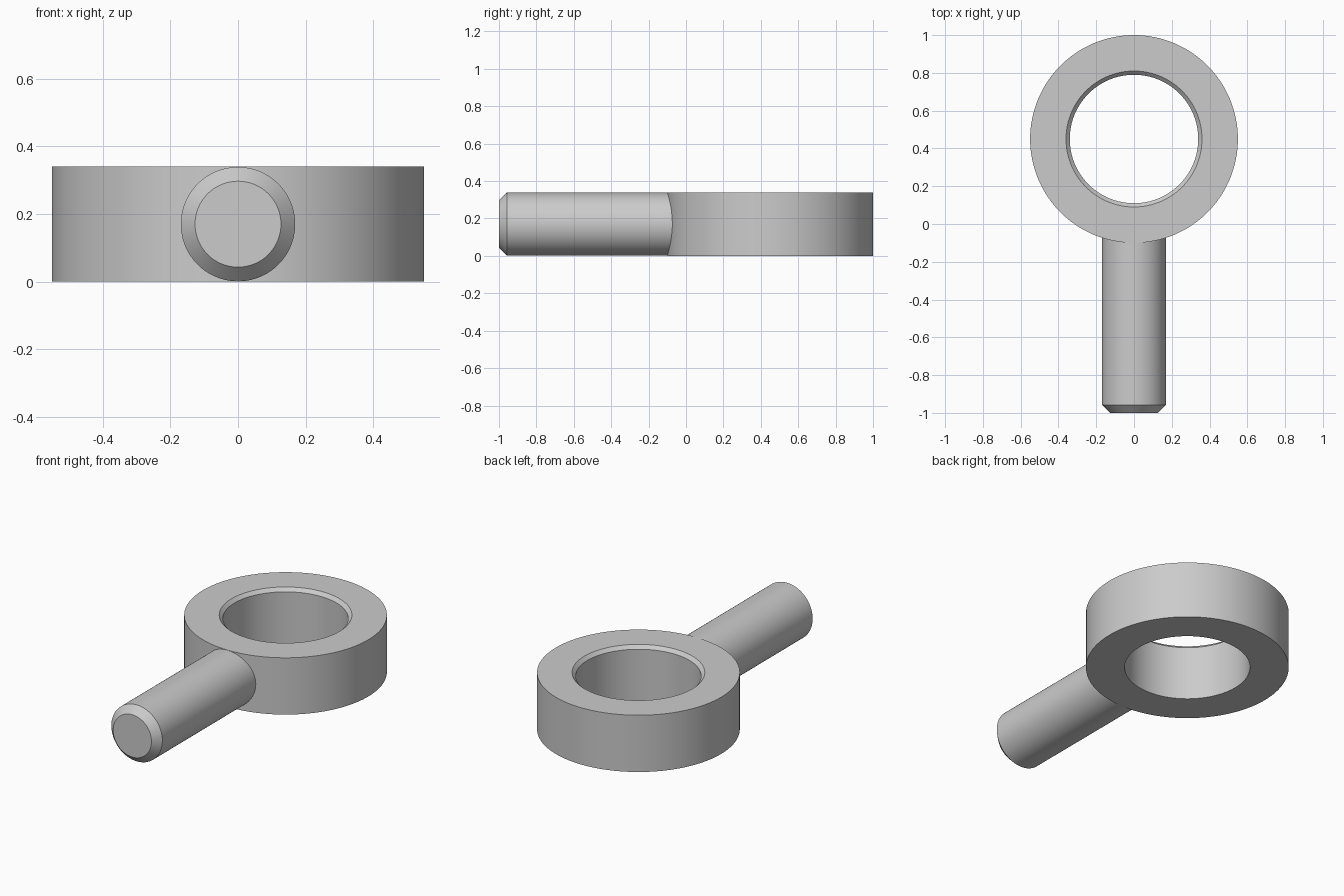
import bpy
import bmesh
import math
from mathutils import Matrix

cube = bpy.data.objects.get("Cube")
if cube:
    bpy.data.objects.remove(cube, do_unlink=True)

# Single plain metal colour
steel = bpy.data.materials.new("grey_steel")
steel.use_nodes = True
steel.diffuse_color = (0.6, 0.6, 0.6, 1)
steel.node_tree.nodes["Principled BSDF"].inputs["Base Color"].default_value = (0.6, 0.6, 0.6, 1)

HEIGHT = 0.34
RING_Y = 0.45
SEGMENTS = 128


def lathe(name, profile, matrix, closed):
    """Revolve a (radius, height) profile around z, then place it."""
    bm = bmesh.new()
    verts = [bm.verts.new((r, 0, h)) for r, h in profile]
    pairs = list(zip(verts, verts[1:]))
    if closed:
        pairs.append((verts[-1], verts[0]))
    edges = [bm.edges.new(p) for p in pairs]
    bmesh.ops.spin(bm, geom=verts + edges, cent=(0, 0, 0), axis=(0, 0, 1),
                   angle=math.tau, steps=SEGMENTS)
    bmesh.ops.remove_doubles(bm, verts=bm.verts, dist=0.0001)
    bmesh.ops.recalc_face_normals(bm, faces=bm.faces)
    bm.transform(matrix)
    mesh = bpy.data.meshes.new(name)
    bm.to_mesh(mesh)
    bm.free()
    mesh.materials.append(steel)
    obj = bpy.data.objects.new(name, mesh)
    bpy.context.collection.objects.link(obj)
    bpy.ops.object.select_all(action="DESELECT")
    obj.select_set(True)
    bpy.context.view_layer.objects.active = obj
    bpy.ops.object.shade_smooth_by_angle(angle=math.radians(30))
    return obj


# Ring with a straight bore and a small chamfer on its upper rim
lathe("ring",
      [(0.55, 0), (0.55, HEIGHT), (0.36, HEIGHT), (0.34, HEIGHT - 0.02), (0.34, 0)],
      Matrix.Translation((0, RING_Y, 0)), closed=True)

# Round shank running forward from inside the ring wall, chamfered at its tip
lathe("shank",
      [(0, 0), (0.169, 0), (0.169, 0.957), (0.127, 1), (0, 1)],
      Matrix.Translation((0, 0, HEIGHT / 2)) @ Matrix.Rotation(math.pi / 2, 4, "X"),
      closed=False)
